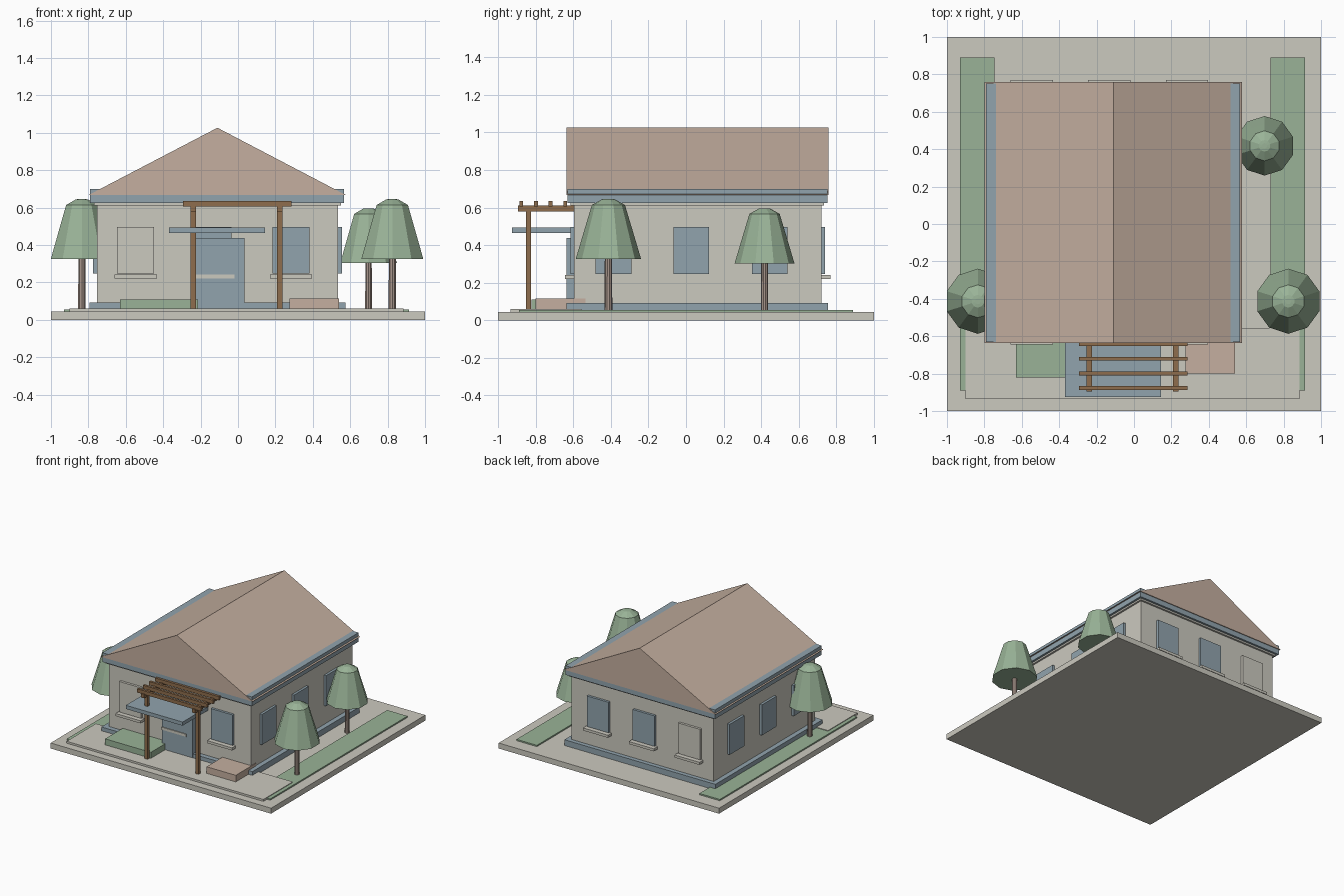
import bpy
import bmesh
from math import cos, sin, pi

if "Cube" in bpy.data.objects:
    bpy.data.objects.remove(bpy.data.objects["Cube"], do_unlink=True)


def material(name, r, g, b):
    m = bpy.data.materials.new(name)
    m.use_nodes = True
    m.diffuse_color = (r, g, b, 1)
    m.node_tree.nodes["Principled BSDF"].inputs["Base Color"].default_value = (r, g, b, 1)
    return m


STONE = material("pale stone", 0.60, 0.585, 0.52)
BLUE = material("slate blue", 0.285, 0.37, 0.42)
PINK = material("dusty roof pink", 0.555, 0.43, 0.35)
GREEN = material("soft leaf green", 0.32, 0.45, 0.31)
WOOD = material("brown wood", 0.275, 0.155, 0.075)
BARK = material("grey bark", 0.39, 0.305, 0.26)


def finish(name, bm, mat):
    bmesh.ops.recalc_face_normals(bm, faces=bm.faces)
    mesh = bpy.data.meshes.new(name)
    bm.to_mesh(mesh)
    bm.free()
    mesh.materials.append(mat)
    obj = bpy.data.objects.new(name, mesh)
    bpy.context.collection.objects.link(obj)
    return obj


def box(name, mat, xs, ys, zs):
    """Box spanning the given (low, high) range on each axis."""
    bm = bmesh.new()
    bmesh.ops.create_cube(bm, size=1)
    for v in bm.verts:
        v.co = [(lo + hi) / 2 + c * (hi - lo) for c, (lo, hi) in zip(v.co, (xs, ys, zs))]
    return finish(name, bm, mat)


def around(centre, half):
    return (centre - half, centre + half)


def lathe(name, mat, profile, x, y, sides=10):
    """Closed faceted solid from (radius, height) rings, one corner facing +y."""
    bm = bmesh.new()
    rings = []
    for r, z in profile:
        angles = [pi / 2 + 2 * pi * i / sides for i in range(sides)]
        rings.append([bm.verts.new((x + r * cos(a), y + r * sin(a), z)) for a in angles])
    for low, high in zip(rings, rings[1:]):
        for i in range(sides):
            j = (i + 1) % sides
            bm.faces.new((low[i], low[j], high[j], high[i]))
    bm.faces.new(rings[0])
    bm.faces.new(rings[-1])
    return finish(name, bm, mat)


# Ground: slab, lawn strips, front paving
box("ground_slab", STONE, (-1, 1), (-1, 1), (0, 0.045))
box("lawn_strip_right", GREEN, (-0.93, -0.745), (-0.89, 0.89), (0.04, 0.056))
box("lawn_strip_left", GREEN, (0.73, 0.915), (-0.89, 0.89), (0.04, 0.056))
box("front_paving", STONE, (-0.9, 0.885), (-0.935, -0.555), (0.04, 0.061))

# House body
box("plinth", BLUE, (-0.795, 0.575), (-0.635, 0.755), (0.04, 0.092))
box("walls", STONE, (-0.755, 0.535), (-0.595, 0.72), (0.05, 0.64))
box("wall_cornice", STONE, (-0.77, 0.55), (-0.615, 0.735), (0.612, 0.63))
box("eaves_band", BLUE, (-0.79, 0.567), (-0.63, 0.752), (0.625, 0.7))

# Gable roof prism
bm = bmesh.new()
gable = [bm.verts.new((x, -0.636, z)) for x, z in ((-0.8, 0.667), (0.578, 0.667), (-0.11, 1.027))]
face = bm.faces.new(gable)
extruded = bmesh.ops.extrude_face_region(bm, geom=[face], use_keep_orig=True)
for v in extruded["geom"]:
    if isinstance(v, bmesh.types.BMVert):
        v.co.y = 0.758
finish("gable_roof", bm, PINK)

# Windows with sills on front and back, plain windows on the sides
WINDOW_Z = (0.247, 0.497)
for col, x in enumerate((-0.547, -0.133, 0.283)):
    for side, wall, out in (("front", -0.595, -1), ("back", 0.72, 1)):
        mat = STONE if col == 0 else BLUE
        box(f"{side}_window_{col}", mat, around(x, 0.099), around(wall, 0.02), WINDOW_Z)
        box(f"{side}_sill_{col}", STONE, around(x, 0.113), around(wall, 0.049), (0.221, 0.242))
for row, y in enumerate((-0.386, 0.028, 0.445)):
    for side, wall in (("right", -0.755), ("left", 0.535)):
        box(f"{side}_window_{row}", BLUE, around(wall, 0.02), around(y, 0.095), WINDOW_Z)

# Entrance
box("front_door", BLUE, (-0.242, 0.035), (-0.637, -0.58), (0.05, 0.438))
box("door_canopy", BLUE, (-0.37, 0.145), (-0.925, -0.59), (0.464, 0.494))
box("green_planter", GREEN, (-0.63, -0.215), (-0.822, -0.56), (0.05, 0.11))
box("pink_planter", PINK, (0.275, 0.54), (-0.8, -0.535), (0.05, 0.115))

# Pergola
for side, x in (("right", -0.239), ("left", 0.223)):
    box(f"pergola_post_{side}", WOOD, around(x, 0.014), around(-0.838, 0.013), (0.05, 0.6))
    box(f"pergola_beam_{side}", WOOD, around(x, 0.014), (-0.895, -0.59), (0.578, 0.61))
for i in range(4):
    box(f"pergola_rafter_{i}", WOOD, (-0.295, 0.285), around(-0.877 + 0.078 * i, 0.01), (0.605, 0.635))

# Trees
CROWN = ((0.174, 0.27), (0.128, 0.425), (0.088, 0.558), (0.034, 0.588), (0.016, 0.59))
for i, (x, y, s) in enumerate(((0.825, -0.413, 1), (-0.835, -0.413, 1), (0.698, 0.418, 0.915))):
    lathe(f"tree_trunk_{i}", BARK, ((0.021 * s, 0.02), (0.019 * s, 0.4)), x, y)
    lathe(f"tree_crown_{i}", GREEN, [(r * s, 0.056 + z * s) for r, z in CROWN], x, y)
